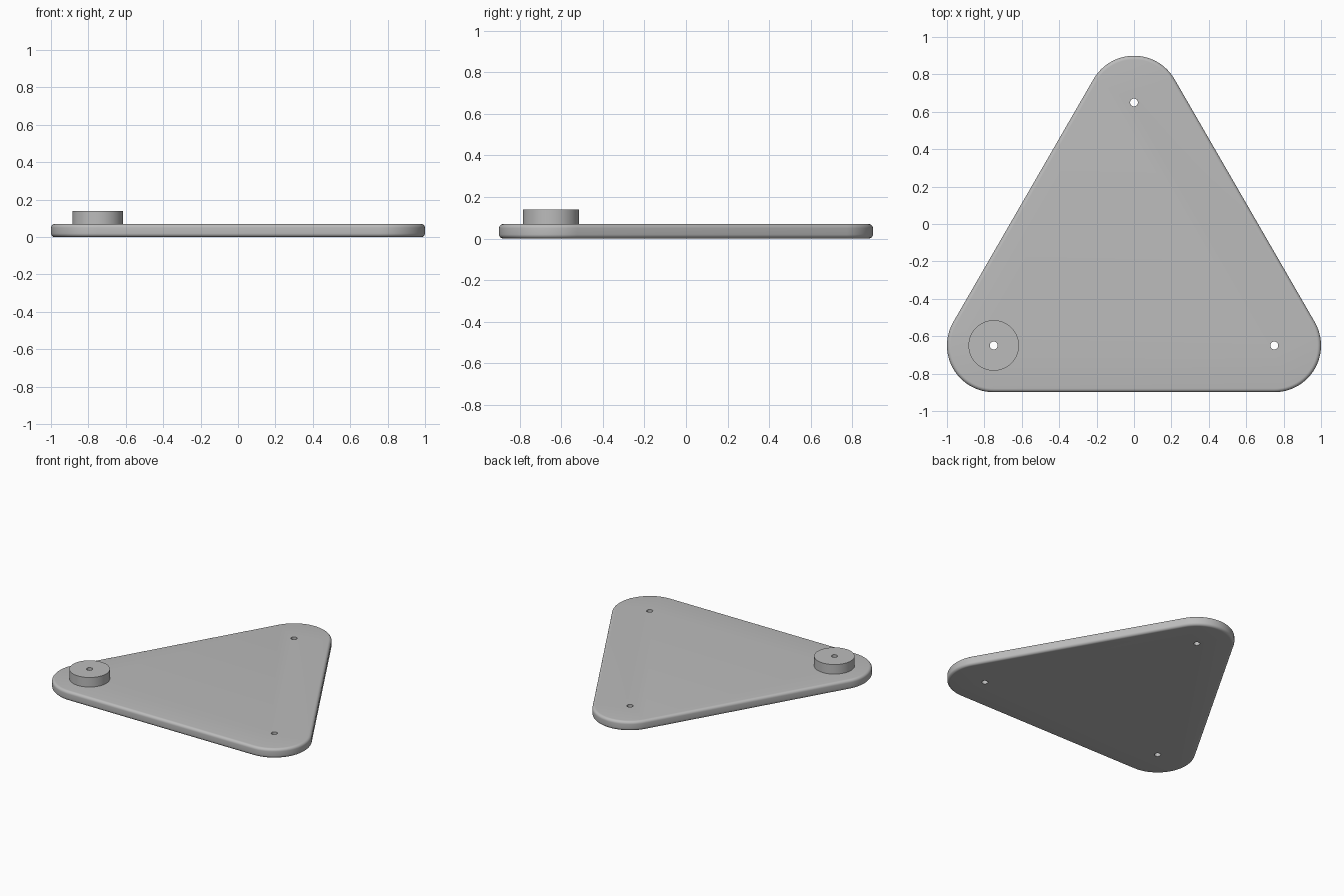
import bpy
import bmesh
from math import sin, cos, pi, radians

cube = bpy.data.objects.get("Cube")
if cube:
    bpy.data.objects.remove(cube, do_unlink=True)

THICK = 0.07       # plate thickness
TOP = 0.14         # top of the boss
FILLET = 0.02      # rounding of the plate edge
CORNER = 0.25      # corner radius
HOLE = 0.021       # pin hole radius
H = 0.6495
CENTRES = [(0.75, -H), (0, H), (-0.75, -H)]

grey = bpy.data.materials.new("grey plastic")
grey.use_nodes = True
colour = (0.5, 0.5, 0.5, 1)
grey.diffuse_color = colour
grey.node_tree.nodes["Principled BSDF"].inputs["Base Color"].default_value = colour


def outline(radius):
    """Rounded triangle: an arc of the given radius round each corner centre."""
    points = []
    for i, (cx, cy) in enumerate(CENTRES):
        for k in range(25):
            a = radians(-90 + 120 * i + 120 * k / 24)
            points.append((cx + radius * cos(a), cy + radius * sin(a)))
    return points


def circle(centre, radius, n=64):
    return [(centre[0] + radius * cos(2 * pi * k / n),
             centre[1] + radius * sin(2 * pi * k / n)) for k in range(n)]


def stack(name, layers):
    """Closed solid from (outline, height) layers, bottom to top."""
    bm = bmesh.new()
    rings = [[bm.verts.new((x, y, z)) for x, y in pts] for pts, z in layers]
    n = len(rings[0])
    for low, high in zip(rings, rings[1:]):
        for k in range(n):
            j = (k + 1) % n
            bm.faces.new((low[k], low[j], high[j], high[k]))
    bm.faces.new(rings[0][::-1])
    bm.faces.new(rings[-1])
    mesh = bpy.data.meshes.new(name)
    bm.to_mesh(mesh)
    bm.free()
    mesh.materials.append(grey)
    obj = bpy.data.objects.new(name, mesh)
    bpy.context.collection.objects.link(obj)
    return obj


# Plate with rounded upper and lower edges
steps = [radians(90 * k / 6) for k in range(7)]
lower = [(outline(CORNER - FILLET + FILLET * sin(a)), FILLET - FILLET * cos(a))
         for a in steps]
upper = [(pts, THICK - z) for pts, z in reversed(lower)]
plate = stack("base_plate", lower + upper)

# Round boss on the right front corner
boss_at = CENTRES[2]
boss = stack("corner_boss", [(circle(boss_at, 0.135), THICK),
                             (circle(boss_at, 0.135), TOP)])

# Pin holes through every corner
cutters = []
for c in CENTRES:
    pin = circle(c, HOLE, 32)
    cutters.append(stack("hole_cutter", [(pin, -0.1), (pin, TOP + 0.1)]))


def drill(obj, tools):
    bpy.ops.object.select_all(action="DESELECT")
    obj.select_set(True)
    bpy.context.view_layer.objects.active = obj
    for tool in tools:
        mod = obj.modifiers.new("hole", "BOOLEAN")
        mod.operation = "DIFFERENCE"
        mod.solver = "EXACT"
        mod.object = tool
        bpy.ops.object.modifier_apply(modifier=mod.name)
    bpy.ops.object.shade_smooth_by_angle(angle=radians(35))


drill(plate, cutters)
drill(boss, cutters[2:])
for tool in cutters:
    bpy.data.objects.remove(tool, do_unlink=True)
